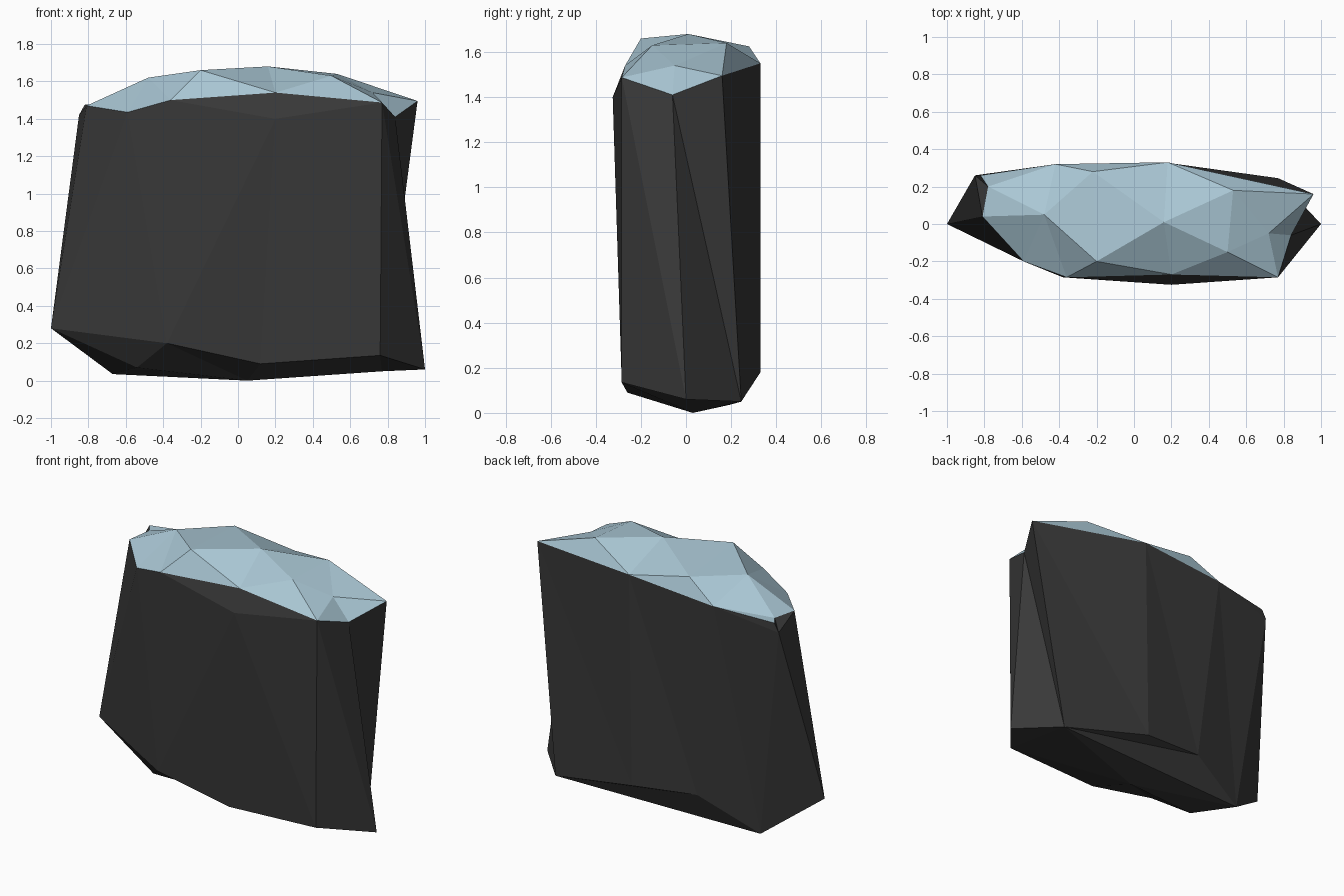
import bpy
import bmesh
from mathutils import Vector
from mathutils.geometry import delaunay_2d_cdt

if "Cube" in bpy.data.objects:
    bpy.data.objects.remove(bpy.data.objects["Cube"])


def material(name, rgb):
    m = bpy.data.materials.new(name)
    m.diffuse_color = (*rgb, 1)
    m.use_nodes = True
    m.node_tree.nodes["Principled BSDF"].inputs["Base Color"].default_value = m.diffuse_color
    return m


rock_mat = material("dark rock", (0.04, 0.04, 0.04))
snow_mat = material("pale blue cap", (0.40, 0.57, 0.66))

# Cap rim, counter-clockwise from the left end
rim = [(-.81, .04, 1.47), (-.59, -.20, 1.435), (-.36, -.285, 1.50), (.20, -.27, 1.54),
       (.77, -.285, 1.487), (.84, -.06, 1.41), (.96, .16, 1.495), (.18, .33, 1.55),
       (-.42, .32, 1.50), (-.82, .26, 1.475), (-.78, .20, 1.475)]
# Cap peaks
peaks = [(-.48, .05, 1.62), (-.20, -.20, 1.66), (.16, .01, 1.68), (.50, -.15, 1.63),
         (.53, .18, 1.64), (-.22, .28, 1.625), (.72, -.05, 1.54)]
# Rock shoulders just below the rim
front_shoulder = (.20, -.325, 1.40)
left_shoulder = (-.85, .26, 1.42)
# Rock foot ring, counter-clockwise from the left end, and underside points
foot = [(-1, 0, .28), (-.38, -.285, .20), (.12, -.26, .09), (.76, -.285, .135),
        (1, 0, .06), (.77, .245, .05), (.16, .33, .18), (-.28, .285, .22), (-.67, .19, .035)]
under = [(-.54, -.10, .07), (.05, .03, 0)]


def fill(ring, inner, creases=()):
    """Triangulate the area inside a ring, seen from above."""
    pts = ring + inner
    n = len(ring)
    edges = [(i, (i + 1) % n) for i in range(n)] + list(creases)
    res = delaunay_2d_cdt([Vector(p[:2]) for p in pts], edges, [], 1, 1e-5)
    return [[pts[res[3][i][0]] for i in f] for f in res[2]]


def zip_rings(upper, lower, steps):
    """Join two rings with triangles; u / d says which ring advances."""
    u = d = 0
    tris = []
    for s in steps:
        a, b = upper[u % len(upper)], lower[d % len(lower)]
        if s == "u":
            u += 1
            tris.append([a, b, upper[u % len(upper)]])
        else:
            d += 1
            tris.append([a, b, lower[d % len(lower)]])
    return tris


def fan(centre, row):
    return [[centre, p, q] for p, q in zip(row, row[1:])]


def build(name, polys, mat):
    bm = bmesh.new()
    verts = {}
    for poly in polys:
        for p in poly:
            if p not in verts:
                verts[p] = bm.verts.new(p)
        bm.faces.new([verts[p] for p in poly])
    me = bpy.data.meshes.new(name)
    bm.to_mesh(me)
    bm.free()
    me.materials.append(mat)
    ob = bpy.data.objects.new(name, me)
    bpy.context.collection.objects.link(ob)
    return ob


def facing(tris, sign):
    """Wind triangles so they all face up (+1) or down (-1)."""
    out = []
    for a, b, c in tris:
        nz = (b[0] - a[0]) * (c[1] - a[1]) - (b[1] - a[1]) * (c[0] - a[0])
        out.append([a, b, c] if nz * sign > 0 else [a, c, b])
    return out


# Pale cap
build("cap", facing(fill(rim, peaks), 1), snow_mat)

# Rock body: walls, shoulders and underside
wall_top = rim[:3] + [front_shoulder] + rim[4:9] + [left_shoulder]
walls = zip_rings(wall_top, foot, "uduuddudududududuud"[:17] + "du")
shoulders = [t[::-1] for t in fan(front_shoulder, rim[4:1:-1])[::-1]]
shoulders = [[a, c, b] for a, b, c in fan(front_shoulder, rim[2:5])]
shoulders += [[a, c, b] for a, b, c in fan(left_shoulder, rim[8:] + rim[:1])]
underside = facing(fill(foot, under, [(5, 8)]), -1)
build("rock_body", walls + shoulders + underside, rock_mat)
